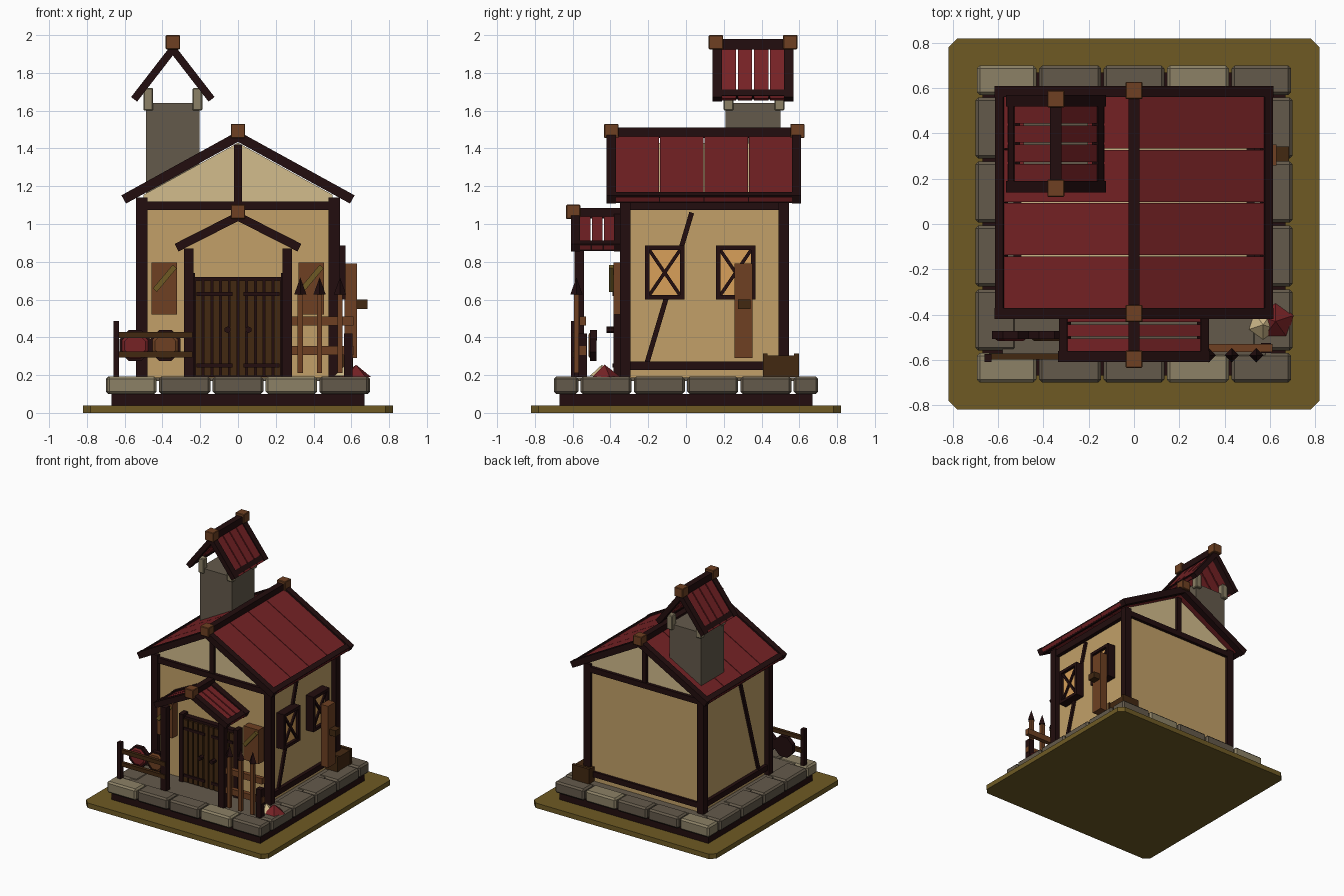
import bpy, bmesh, math
from mathutils import Vector, Matrix

if "Cube" in bpy.data.objects:
    bpy.data.objects.remove(bpy.data.objects["Cube"])


def material(name, rgb):
    m = bpy.data.materials.new(name)
    lin = [((c / 255 + 0.055) / 1.055) ** 2.4 if c > 10 else c / 3295 for c in rgb]
    m.diffuse_color = (*lin, 1)
    m.use_nodes = True
    m.node_tree.nodes["Principled BSDF"].inputs["Base Color"].default_value = m.diffuse_color
    return m


DARK = material("dark timber", (34, 13, 14))
BROWN = material("brown wood", (110, 64, 34))
UMBER = material("dark brown wood", (66, 40, 17))
OLIVE = material("olive earth", (110, 90, 36))
STONE = material("grey stone", (100, 90, 75))
PALE = material("pale stone", (140, 129, 102))
WALL = material("wall plaster", (194, 160, 104))
GABLE = material("gable plaster", (210, 188, 140))
RED = material("red boards", (118, 34, 37))
AMBER = material("amber glass", (216, 160, 90))


def finish(name, bm, mat):
    bmesh.ops.recalc_face_normals(bm, faces=bm.faces)
    me = bpy.data.meshes.new(name)
    bm.to_mesh(me)
    bm.free()
    me.materials.append(mat)
    ob = bpy.data.objects.new(name, me)
    bpy.context.collection.objects.link(ob)
    return ob


def box(name, x0, x1, y0, y1, z0, z1, mat, bevel=0):
    bm = bmesh.new()
    bmesh.ops.create_cube(bm, size=1)
    for v in bm.verts:
        v.co = Vector((x0 if v.co.x < 0 else x1, y0 if v.co.y < 0 else y1, z0 if v.co.z < 0 else z1))
    if bevel:
        bmesh.ops.bevel(bm, geom=bm.edges[:], offset=bevel, segments=1, affect='EDGES')
    return finish(name, bm, mat)


def bar(name, p, q, w, d, mat, side=(0, 1, 0)):
    """Rectangular bar from p to q: w wide along side, d deep across it."""
    p, q, s = Vector(p), Vector(q), Vector(side)
    axis = (q - p).normalized()
    n = axis.cross(s).normalized()
    bm = bmesh.new()
    bmesh.ops.create_cube(bm, size=1)
    for v in bm.verts:
        v.co = (p + q) / 2 + s * (v.co.x * w) + n * (v.co.y * d) + axis * (v.co.z * (q - p).length)
    return finish(name, bm, mat)


def prism(name, pts, y0, y1, mat):
    """Extrude an xz profile along y."""
    bm = bmesh.new()
    f = bm.faces.new([bm.verts.new((x, y0, z)) for x, z in pts])
    new = bmesh.ops.extrude_face_region(bm, geom=[f])["geom"]
    bmesh.ops.translate(bm, verts=[g for g in new if isinstance(g, bmesh.types.BMVert)], vec=(0, y1 - y0, 0))
    return finish(name, bm, mat)


def cone(name, loc, r1, r2, h, sides, mat, rot=Matrix()):
    bm = bmesh.new()
    bmesh.ops.create_cone(bm, cap_ends=True, segments=sides, radius1=r1, radius2=r2, depth=h,
                          matrix=Matrix.Translation(loc) @ rot)
    return finish(name, bm, mat)


def roof(name, cx, y0, y1, za, run, drop, planks, gap, thick, ridge_top, cap_top, caps):
    """Gabled roof: boards, end rafters, eave strips, ridge beam and ridge caps."""
    for s, tag in ((-1, "left"), (1, "right")):
        ex, ez = cx + s * run, za - drop
        for y in (y0 + 0.025, y1 - 0.025):
            bar(f"{name}_rafter_{tag}", (cx, y, za), (ex, y, ez), 0.05, thick, DARK)
        step = (y1 - y0 - 0.09) / planks
        for i in range(planks):
            y = y0 + 0.045 + (i + 0.5) * step
            bar(f"{name}_board_{tag}", (cx, y, za), (ex, y, ez), step - gap, 0.024, RED)
        k = 1 - 0.02 / run
        bar(f"{name}_eave_{tag}", (cx, y0 + 0.01, za), (cx, y1 - 0.01, za), 0.04, thick * 0.9, DARK,
            Vector((s * run, 0, -drop)).normalized()).location = (s * run * k, 0, -drop * k)
    box(f"{name}_ridge", cx - 0.025, cx + 0.025, y0, y1, ridge_top - 0.055, ridge_top, DARK)
    for y in caps:
        box(f"{name}_ridge_cap", cx - 0.038, cx + 0.038, y - 0.038, y + 0.038, cap_top - 0.075, cap_top, BROWN, 0.004)


# Ground slab with cut corners
bm = bmesh.new()
c, e = 0.82, 0.78
bm.faces.new([bm.verts.new((x, y, 0)) for x, y in
              ((c, -e), (c, e), (e, c), (-e, c), (-c, e), (-c, -e), (-e, -c), (e, -c))])
top = bmesh.ops.extrude_face_region(bm, geom=bm.faces[:])["geom"]
bmesh.ops.translate(bm, verts=[g for g in top if isinstance(g, bmesh.types.BMVert)], vec=(0, 0, 0.04))
finish("ground_slab", bm, OLIVE)

# Plinth, floor and ring of foundation stones
box("plinth", -0.67, 0.67, -0.67, 0.67, 0.04, 0.10, DARK)
box("floor", -0.58, 0.58, -0.58, 0.58, 0.17, 0.188, STONE)
cuts = [-0.70, -0.425, -0.14, 0.14, 0.425, 0.70]
for y0, y1 in ((-0.70, -0.57), (0.57, 0.70)):
    for i in range(5):
        box("foundation_stone", cuts[i] + 0.006, cuts[i + 1] - 0.006, y0, y1, 0.10, 0.193,
            PALE if i in (0, 3) else STONE, 0.013)
for x0, x1 in ((-0.70, -0.52), (0.52, 0.70)):
    for i in range(4):
        y = -0.565 + i * 0.2825
        box("side_foundation_stone", x0, x1, y + 0.006, y + 0.2765, 0.10, 0.193, STONE, 0.013)

# House body and gable
box("walls", -0.5, 0.5, -0.32, 0.52, 0.188, 1.10, WALL)
prism("gable", [(-0.5, 1.10), (0.5, 1.10), (0.5, 1.155), (0, 1.43), (-0.5, 1.155)], -0.32, 0.52, GABLE)

# Timber frame
for x in (-0.51, 0.51):
    for y in (-0.322, 0.517):
        box("corner_post", x - 0.03, x + 0.03, y - 0.028, y + 0.028, 0.19, 1.14, DARK)
    box("side_top_beam", x - 0.022, x + 0.022, -0.32, 0.52, 1.075, 1.13, DARK)
    box("side_sill_beam", x - 0.018, x + 0.018, -0.32, 0.52, 0.228, 0.272, DARK)
    s = 1 if x > 0 else -1
    bar("side_brace", (s * 0.502, -0.205, 0.27), (s * 0.502, 0.03, 1.06), 0.03, 0.026, DARK, (1, 0, 0))
for y in (-0.325, 0.525):
    box("gable_beam", -0.5, 0.5, y - 0.02, y + 0.02, 1.075, 1.12, DARK)
    box("gable_post", -0.02, 0.02, y - 0.015, y + 0.015, 1.12, 1.42, DARK)
box("back_sill_beam", -0.5, 0.5, 0.51, 0.538, 0.228, 0.272, DARK)

# Roofs
roof("main_roof", 0, -0.42, 0.61, 1.463, 0.605, 0.333, 4, 0.005, 0.05, 1.51, 1.53, (-0.395, 0.59))
roof("porch_roof", 0, -0.61, -0.33, 1.04, 0.325, 0.165, 3, 0.01, 0.045, 1.085, 1.102, (-0.597,))
roof("chimney_roof", -0.345, 0.14, 0.57, 1.925, 0.205, 0.265, 4, 0.009, 0.04, 1.98, 2.0, (0.158, 0.552))

# Chimney with corner supports
box("chimney", -0.487, -0.203, 0.21, 0.50, 1.15, 1.64, STONE)
for x in (-0.475, -0.215):
    for y in (0.225, 0.495):
        box("chimney_support", x - 0.026, x + 0.026, y - 0.026, y + 0.026, 1.60, 1.72, PALE, 0.006)

# Door and porch posts
box("door_backing", -0.24, 0.24, -0.365, -0.31, 0.19, 0.72, DARK)
for i in range(10):
    x = -0.208 + i * 0.0462
    box("door_plank", x - 0.018, x + 0.018, -0.38, -0.36, 0.195, 0.70, UMBER)
for z in (0.25, 0.63):
    for s in (-1, 1):
        box("door_hinge", min(s * 0.03, s * 0.22), max(s * 0.03, s * 0.22), -0.388, -0.375, z - 0.011, z + 0.011, DARK)
for s in (-1, 1):
    cone("door_handle", (s * 0.055, -0.4, 0.44), 0.018, 0.018, 0.04, 6, DARK, Matrix.Rotation(math.pi / 2, 4, 'X'))
    box("porch_post", s * 0.26 - 0.025, s * 0.26 + 0.025, -0.59, -0.54, 0.19, 0.87, DARK)
    box("door_side_post", s * 0.245 - 0.018, s * 0.245 + 0.018, -0.385, -0.32, 0.19, 0.74, DARK)

# Front shutters with a slanted strip
for x in (-0.39, 0.388):
    box("front_shutter", x - 0.068, x + 0.068, -0.385, -0.32, 0.52, 0.795, BROWN)
    bar("shutter_strip", (x - 0.05, -0.393, 0.65), (x + 0.055, -0.393, 0.775), 0.03, 0.028, OLIVE)

# Right side windows with crossed bars
for y in (-0.113, 0.263):
    box("window_glass", 0.49, 0.545, y - 0.095, y + 0.095, 0.61, 0.875, AMBER)
    for s in (-1, 1):
        box("window_jamb", 0.49, 0.568, y + s * 0.092 - 0.012, y + s * 0.092 + 0.012, 0.60, 0.885, DARK)
        z = 0.7425 + s * 0.131
        box("window_rail", 0.49, 0.568, y - 0.1, y + 0.1, z - 0.012, z + 0.012, DARK)
        bar("window_cross", (0.548, y - 0.085, 0.7425 - s * 0.125), (0.548, y + 0.085, 0.7425 + s * 0.125),
            0.02, 0.018, DARK, (1, 0, 0))

# Pump post, spout and trough
box("pump_post", 0.565, 0.63, 0.258, 0.352, 0.29, 0.79, BROWN)
box("pump_spout", 0.61, 0.685, 0.275, 0.342, 0.55, 0.60, UMBER)
box("trough", 0.46, 0.605, 0.43, 0.575, 0.19, 0.305, UMBER)
for y in (0.42, 0.585):
    box("trough_end", 0.455, 0.61, y - 0.012, y + 0.012, 0.19, 0.315, UMBER)

# Left fence with two octagonal shields behind it
box("left_fence_post", -0.66, -0.63, -0.61, -0.575, 0.19, 0.487, DARK)
for z in (0.308, 0.412):
    box("left_fence_rail", -0.64, -0.24, -0.598, -0.572, z - 0.016, z + 0.016, UMBER)
for x, mat in ((-0.545, RED), (-0.385, BROWN)):
    turn = Matrix.Rotation(math.pi / 2, 4, 'X') @ Matrix.Rotation(math.pi / 8, 4, 'Z')
    cone("shield_rim", (x, -0.49, 0.357), 0.088, 0.088, 0.035, 8, DARK, turn)
    cone("shield_face", (x, -0.511, 0.357), 0.078, 0.06, 0.012, 8, mat, turn)

# Right fence with spear pickets
for z in (0.33, 0.487):
    box("right_fence_rail", 0.28, 0.612, -0.565, -0.53, z - 0.024, z + 0.024, BROWN)
box("right_fence_post", 0.56, 0.605, -0.57, -0.525, 0.19, 0.42, DARK)
for x in (0.33, 0.432, 0.54):
    box("spear_shaft", x - 0.014, x + 0.014, -0.594, -0.566, 0.21, 0.64, BROWN)
    cone("spear_tip", (x, -0.58, 0.673), 0.032, 0, 0.09, 4, DARK)

# Small tent-like cap beside the fence
cone("red_cap", (0.625, -0.43, 0.222), 0.085, 0, 0.066, 5, RED)
cone("cream_cap", (0.57, -0.445, 0.225), 0.065, 0, 0.06, 5, GABLE, Matrix.Rotation(math.pi, 4, 'Z'))
